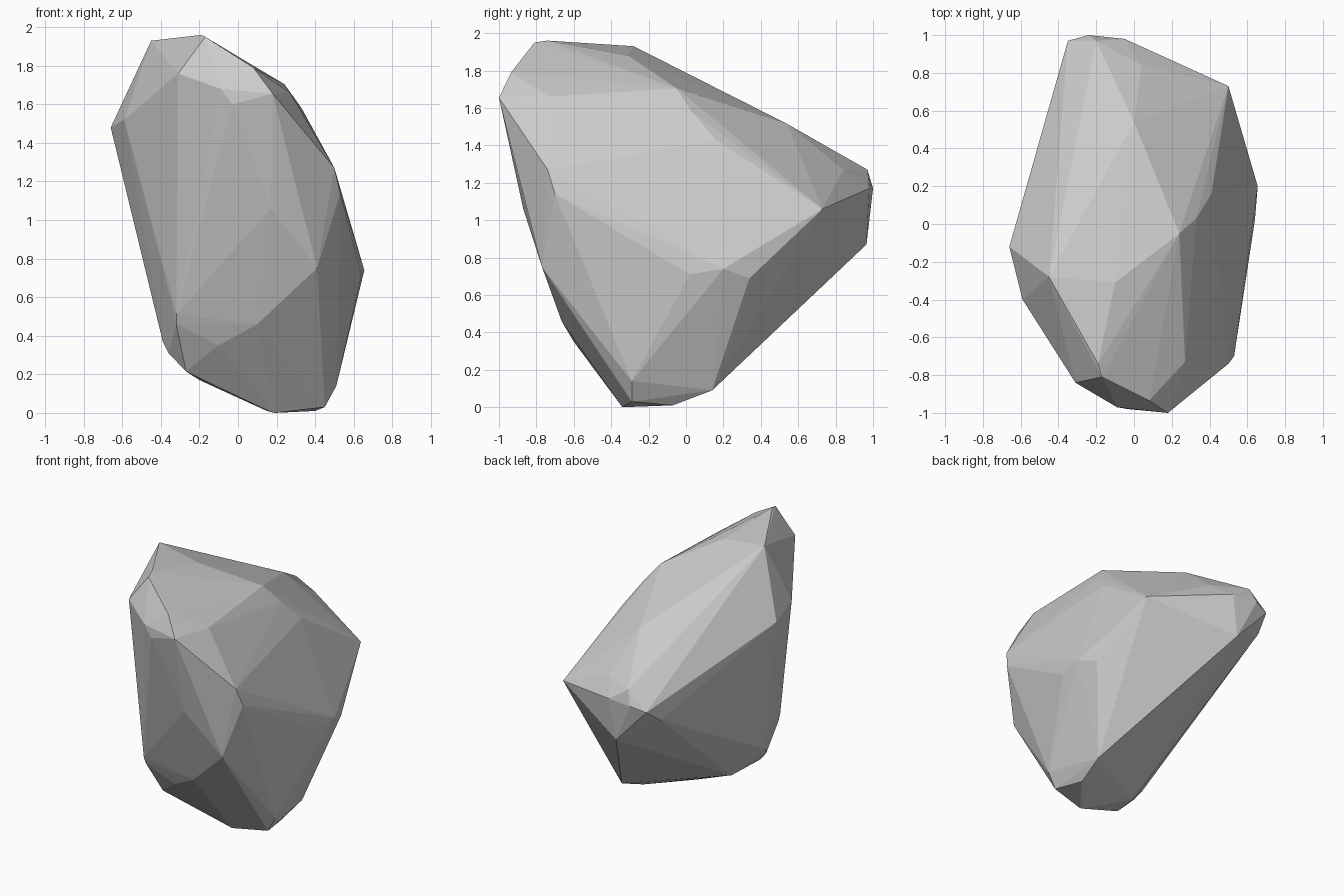
import bpy, bmesh

# Corner points of the faceted boulder, grouped by region
crown = [(-.45, -.28, 1.93), (-.19, -.74, 1.96), (-.17, -.81, 1.95),
         (-.10, -.31, 1.88), (.08, -.935, 1.79), (.27, -.73, 1.66),
         (.24, -.05, 1.705), (.33, .03, 1.58), (.41, .16, 1.43), (0, .54, 1.515)]
front = [(-.31, -.84, 1.76), (-.09, -.97, 1.68), (.18, -1, 1.655),
         (-.03, -.98, 1.6), (.5, -.74, 1.27), (.53, -.7, 1.14),
         (.17, -.87, 1.06), (.41, -.77, .75), (.1, -.665, .46),
         (-.1, -.6, .35), (-.32, -.63, .46), (-.32, -.65, .51)]
sides = [(-.66, -.12, 1.48), (-.59, -.4, 1.52), (.655, .2, .74),
         (.64, .02, .71), (.61, .34, .69), (.5, .73, 1.06)]
back = [(-.1, .965, .87), (-.35, .97, 1.14), (-.385, .845, 1.045), (-.24, 1, 1.17),
        (-.05, .98, 1.17), (-.2, .97, 1.27), (.04, .84, 1.27)]
base = [(.51, -.29, .14), (.45, -.29, .03), (.4, -.07, .01), (.43, .14, .09),
        (.19, -.34, 0), (.15, -.34, .01), (-.2, -.25, .17),
        (-.27, -.495, .215), (-.36, -.43, .31), (-.39, -.37, .37)]

# Wrap the corners in a flat-faced convex shell
bm = bmesh.new()
for p in crown + front + sides + back + base:
    bm.verts.new(p)
bmesh.ops.convex_hull(bm, input=bm.verts[:])
bmesh.ops.delete(bm, geom=[v for v in bm.verts if not v.link_faces], context='VERTS')
bmesh.ops.recalc_face_normals(bm, faces=bm.faces[:])
mesh = bpy.data.meshes.new("boulder")
bm.to_mesh(mesh)
bm.free()
bpy.context.collection.objects.link(bpy.data.objects.new("boulder", mesh))
